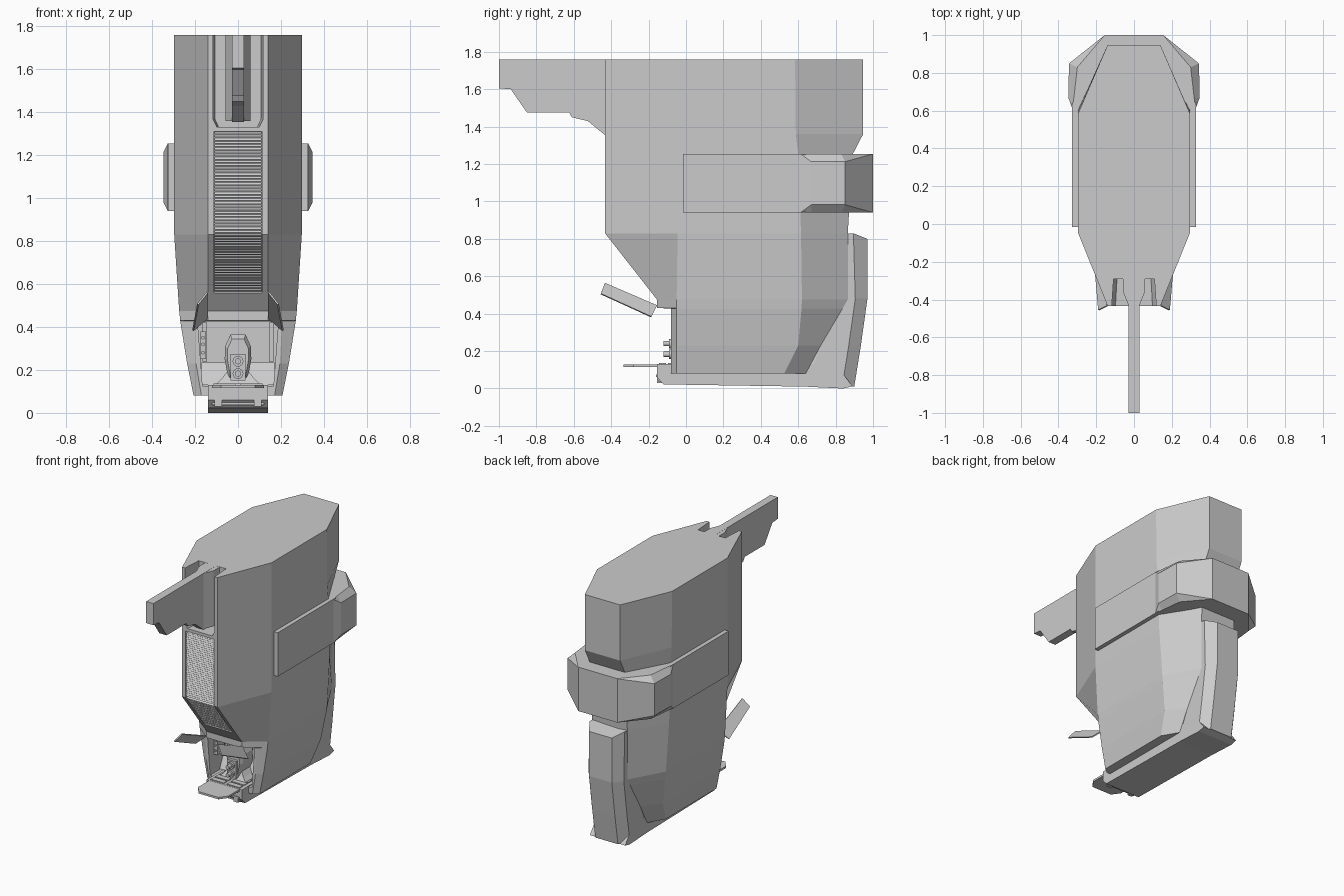
import bpy, bmesh, math
from mathutils import Vector

if "Cube" in bpy.data.objects:
    bpy.data.objects.remove(bpy.data.objects["Cube"])


def finish(name, bm):
    bmesh.ops.recalc_face_normals(bm, faces=bm.faces[:])
    me = bpy.data.meshes.new(name)
    bm.to_mesh(me)
    bm.free()
    ob = bpy.data.objects.new(name, me)
    bpy.context.collection.objects.link(ob)
    return ob


def loft(name, rings):
    """Skin a list of equal-length closed rings and cap both ends."""
    bm = bmesh.new()
    vs = [[bm.verts.new(p) for p in r] for r in rings]
    n = len(vs[0])
    for a, b in zip(vs, vs[1:]):
        for i in range(n):
            j = (i + 1) % n
            bm.faces.new((a[i], a[j], b[j], b[i]))
    bm.faces.new(vs[0])
    bm.faces.new(vs[-1])
    return finish(name, bm)


def side_profile(name, pts, x0, x1):
    """Extrude a (y, z) outline between two x positions."""
    return loft(name, [[(x, y, z) for y, z in pts] for x in (x0, x1)])


def box(name, x0, x1, y0, y1, z0, z1):
    return side_profile(name, [(y0, z0), (y1, z0), (y1, z1), (y0, z1)], x0, x1)


def mirrored(pts):
    return pts + [(-p[0],) + tuple(p[1:]) for p in reversed(pts)]


def cut(ob, cutter):
    cutter.hide_render = True
    m = ob.modifiers.new("cut", 'BOOLEAN')
    m.operation, m.solver, m.object = 'DIFFERENCE', 'EXACT', cutter
    bpy.context.view_layer.objects.active = ob
    bpy.ops.object.modifier_apply(modifier=m.name)
    bpy.data.objects.remove(cutter)


def drum(name, x, y, z, r, depth, seg=16):
    """Cylinder along y."""
    return loft(name, [[(x + r * math.cos(2 * math.pi * i / seg), yy,
                         z + r * math.sin(2 * math.pi * i / seg)) for i in range(seg)]
                       for yy in (y, y + depth)])


# Main hull: octagonal sections (z, front half width, front y, side half width,
# side start y, side end y, rear y)
sections = [(1.76, .14, -.433, .297, -.045, .583, .947),
            (1.36, .14, -.433, .297, -.045, .587, .947),
            (1.25, .14, -.433, .297, -.045, .60, .89),
            (.83, .14, -.433, .297, -.045, .615, .865),
            (.475, .14, -.155, .274, -.05, .62, .865),
            (.43, .14, -.155, .269, -.05, .618, .838),
            (.428, .205, -.08, .269, -.05, .618, .837),
            (.23, .195, -.08, .237, -.05, .60, .72),
            (.08, .17, -.08, .207, -.05, .525, .64)]
hull = loft("hull", [mirrored([(wf, yf, z), (ws, ya, z), (ws, yb, z), (.14, yr, z)])
                     for z, wf, yf, ws, ya, yb, yr in sections])

# Notch in the upper front with chamfered lower corners
notch = mirrored([(.12, 1.9), (.12, 1.37), (.10, 1.33)])
cut(hull, loft("notch_cutter", [[(x * k, y, z) for x, z in notch]
                                for y, k in ((-.47, 1.0), (-.29, .9))]))

# Shallow recess for the louvres, following the bent front
slope = Vector((0, .278, -.355)).normalized()
inward = Vector((0, .355, .278)).normalized()
bend = Vector((0, -.433, .83))
end = bend + slope * .345
a, b = end - inward * .05, end + inward * .016
cut(hull, side_profile("louvre_cutter",
                       [(-.5, 1.31), (-.417, 1.31), (-.417, .835), (b.y, b.z), (a.y, a.z),
                        (-.5, .82)], -.112, .112))

# Open bay in the lower front
bay = mirrored([(.165, .125), (.188, .424)])
cut(hull, loft("bay_cutter", [[(x, y, z) for x, z in bay] for y in (-.3, .12)]))

# Louvre slats, upright part then sloping part
pitch = .0148
for i in range(32):
    z = .84 + i * pitch
    side_profile("louvre_slat", [(-.431, z), (-.41, z + .002), (-.41, z + .012), (-.424, z + .010)],
                 -.11, .11)
for i in range(22):
    p = bend + slope * (.008 + i * .0153)
    q = p + slope * .009
    corners = [p + inward * .02, p + inward * .002, q + inward * .004, q + inward * .02]
    side_profile("sloped_louvre_slat", [(c.y, c.z) for c in corners], -.11, .11)

# Forward top fin and its tapered root
side_profile("top_fin", [(-1, 1.76), (-1, 1.605), (-.937, 1.60), (-.85, 1.475), (-.625, 1.475),
                         (-.61, 1.45), (-.525, 1.43), (-.433, 1.355), (-.28, 1.355), (-.28, 1.76)],
             -.029, .029)
root = [(.029, -.43), (.058, -.36), (.058, -.27)]
loft("fin_root", [mirrored([(x, y, z) for x, y in root]) for z in (1.36, 1.759)])

# Belt: side plates and faceted rear collar
for s in (-1, 1):
    box("side_belt_plate", s * .26, s * .327, -.016, .64, .94, 1.255)
zc = 1.0975
inner = [(.327, .61), (.318, .67), (.30, .83), (.155, 1.0)]
outer = [(.328, .615, .155), (.348, .67, .115), (.344, .85, .115), (.155, 1.0, .1565)]
loft("rear_collar", [mirrored([(x, y, zc - .1575) for x, y in inner]),
                     mirrored([(x, y, zc - h) for x, y, h in outer]),
                     mirrored([(x, y, zc + h) for x, y, h in outer]),
                     mirrored([(x, y, zc + .1575) for x, y in inner])])

# Rear column: (z, inner y, bevel y, back y), sloping top
column = [(.83, .868, .895, .97), (.48, .865, .905, .97), (.23, .72, .87, .935),
          (.012, .64, .835, .90)]
loft("rear_column", [mirrored([(.13, y0 - .04, z), (.14, y0, z), (.14, y1, z),
                               (.09, y2, z - (.03 if i == 0 else 0))])
                     for i, (z, y0, y1, y2) in enumerate(column)])

# Base keel and its front trim
side_profile("base_keel", [(-.155, .13), (-.155, .06), (-.12, .022), (.64, .01), (.84, 0),
                           (.89, .012), (.80, .13)], -.14, .14)
for z, y in ((.068, -.16), (.042, -.146)):
    box("keel_trim", -.12, .12, y, y + .03, z - .006, z + .006)
for s in (-1, 1):
    box("keel_block", s * .075, s * .11, -.156, -.11, .03, .07)

# Boarding ramp with tread tiles
ramp = [(.12, -.14), (.12, -.28), (.08, -.335)]
loft("boarding_ramp", [mirrored([(x, y, z) for x, y in ramp]) for z in (.115, .129)])
for i in range(4):
    for s in (-1, 1):
        box("floor_tile", s * .012, s * .115, -.145 + i * .05, -.107 + i * .05, .125, .136)

# Open wing doors beside the bay
for s in (-1, 1):
    door = [Vector((s * x, y, z)) for x, y, z in
            ((.145, -.433, .565), (.19, -.455, .508), (.213, -.185, .385), (.145, -.155, .445))]
    nrm = (door[1] - door[0]).cross(door[3] - door[0]).normalized() * .008
    if nrm.z > 0:
        nrm = -nrm
    loft("wing_door", [door, [p + nrm for p in door]])

# Bay fittings: rear step, wall panels, console
side_profile("bay_step", [(.03, .13), (.09, .235), (.13, .235), (.13, .13)], -.17, .17)
for s in (-1, 1):
    box("bay_wall_rib", s * .145, s * .165, .09, .13, .24, .42)
box("bay_console", -.175, -.15, -.02, .06, .25, .38)
for z in (.28, .32, .35):
    drum("console_knob", -.163, -.03, z, .008, .02, 8)

# Twin-barrel turret
loft("turret_foot", [mirrored([(.10 * k, -.06 * k, z), (.10 * k, .06, z)])
                     for z, k in ((.135, 1), (.16, .75), (.2, .45))])
shell = mirrored([(.045, .155), (.062, .25), (.06, .31), (.035, .365)])
loft("turret_body", [[(x * k, y, .26 + (z - .26) * k) for x, z in shell]
                     for y, k in ((-.055, .8), (-.03, 1), (.08, 1), (.11, .7))])
box("turret_face", -.036, .036, -.075, -.04, .15, .275)
for z in (.183, .24):
    drum("barrel_collar", 0, -.09, z, .025, .03)
    drum("barrel", 0, -.12, z, .014, .05)
